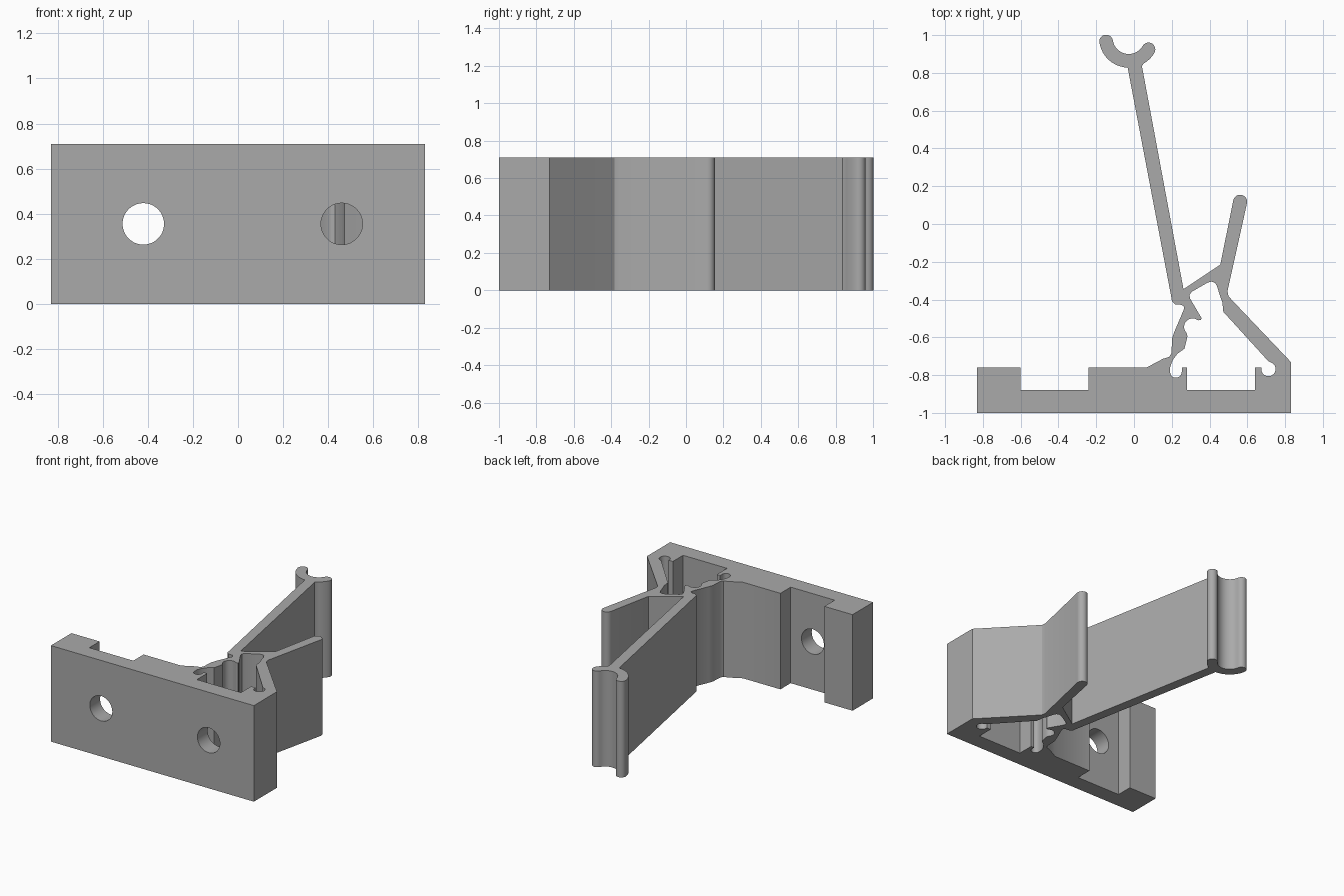
import bpy
import bmesh
from math import radians, cos, sin
from mathutils import Matrix

HEIGHT = 0.71

default_cube = bpy.data.objects.get("Cube")
if default_cube:
    bpy.data.objects.remove(default_cube, do_unlink=True)


def arc(centre, radius, start, end, steps=12):
    """Points along an arc, angles in degrees."""
    angles = [radians(start + (end - start) * i / steps) for i in range(steps + 1)]
    return [(centre[0] + radius * cos(a), centre[1] + radius * sin(a)) for a in angles]


def polar(centre, radius, angle):
    return arc(centre, radius, angle, angle, 1)[0]


def add_object(name, bm):
    bmesh.ops.recalc_face_normals(bm, faces=bm.faces)
    mesh = bpy.data.meshes.new(name)
    bm.to_mesh(mesh)
    bm.free()
    obj = bpy.data.objects.new(name, mesh)
    bpy.context.collection.objects.link(obj)
    return obj


def prism(name, outline, bottom, top):
    """Extrude a flat outline upwards."""
    bm = bmesh.new()
    face = bm.faces.new([bm.verts.new((x, y, bottom)) for x, y in outline])
    grown = bmesh.ops.extrude_face_region(bm, geom=[face])
    verts = [v for v in grown["geom"] if isinstance(v, bmesh.types.BMVert)]
    bmesh.ops.translate(bm, verts=verts, vec=(0, 0, top - bottom))
    return add_object(name, bm)


def screw_cutter(name, x):
    bm = bmesh.new()
    bmesh.ops.create_cone(bm, cap_ends=True, segments=48, radius1=0.092,
                          radius2=0.092, depth=0.2)
    bmesh.ops.rotate(bm, verts=bm.verts, matrix=Matrix.Rotation(radians(90), 3, "X"))
    bmesh.ops.translate(bm, verts=bm.verts, vec=(x, -0.95, HEIGHT / 2))
    return add_object(name, bm)


# Curved cradle at the end of the long arm
cradle = (-0.028, 0.985)
inner, outer = 0.085, 0.157
middle, tip = (inner + outer) / 2, (outer - inner) / 2
cradle_outline = (
    [(0.042, 0.836)]
    + arc(cradle, outer, 300, 330, 5)
    + arc(polar(cradle, middle, 330), tip, 330, 510)[1:]
    + arc(cradle, inner, 330, 189, 20)[1:]
    + arc(polar(cradle, middle, 189), tip, 9, 189)[1:]
    + arc(cradle, outer, 189, 268)[1:]
)

# Outer outline: wall plate, brace, finger, bridge, long arm, hinge web
wall_plate = [(-0.83, -1), (0.83, -1), (0.83, -0.73)]
brace = [(0.516, -0.4), (0.5, -0.382), (0.495, -0.355)]
finger = arc((0.562, 0.118), 0.037, -10, 170)
bridge = [(0.457, -0.215), (0.262, -0.345)]
hinge_web = [
    (0.198, -0.39), (0.201, -0.41), (0.218, -0.425), (0.252, -0.428),
    (0.264, -0.437), (0.265, -0.45), (0.214, -0.57), (0.202, -0.605),
    (0.198, -0.685), (0.186, -0.704), (0.155, -0.713), (0.066, -0.76),
]
plate_recess = [(-0.24, -0.76), (-0.24, -0.88), (-0.6, -0.88), (-0.6, -0.76), (-0.83, -0.76)]
bracket = prism("clip_bracket", wall_plate + brace + finger + bridge + cradle_outline
                + hinge_web + plate_recess, 0, HEIGHT)

# Enclosed cavity with rounded relief notches
cavity_outline = (
    [(0.28, -0.88), (0.64, -0.88), (0.64, -0.76), (0.674, -0.76)]
    + arc((0.712, -0.768), 0.038, 180, 410)
    + [(0.71, -0.725), (0.473, -0.465), (0.468, -0.415), (0.455, -0.38),
       (0.44, -0.33), (0.43, -0.312), (0.41, -0.305), (0.39, -0.31),
       (0.304, -0.36), (0.294, -0.375), (0.297, -0.395), (0.357, -0.497),
       (0.355, -0.508), (0.342, -0.51)]
    + arc((0.31, -0.545), 0.045, 75, 225)
    + [(0.283, -0.595), (0.267, -0.66), (0.23, -0.687), (0.205, -0.72), (0.192, -0.755)]
    + arc((0.222, -0.783), 0.031, 180, 360)
    + [(0.253, -0.76), (0.28, -0.76)]
)
cutters = [prism("cavity_cutter", cavity_outline, -0.1, HEIGHT + 0.1)]

# Screw holes through the wall plate
for side, x in (("right", -0.42), ("left", 0.46)):
    cutters.append(screw_cutter(side + "_screw_cutter", x))

for cutter in cutters:
    cutter.hide_render = True
    cut = bracket.modifiers.new(cutter.name, "BOOLEAN")
    cut.operation = "DIFFERENCE"
    cut.solver = "EXACT"
    cut.object = cutter

# Bake the cuts and discard the cutters
bpy.context.view_layer.update()
depsgraph = bpy.context.evaluated_depsgraph_get()
finished = bpy.data.meshes.new_from_object(bracket.evaluated_get(depsgraph))
bracket.modifiers.clear()
bracket.data = finished
finished.name = "clip_bracket"
for cutter in cutters:
    bpy.data.objects.remove(cutter, do_unlink=True)

# Plain grey material
grey = bpy.data.materials.new("plain_grey")
grey.use_nodes = True
colour = (0.4, 0.4, 0.4, 1)
grey.diffuse_color = colour
grey.node_tree.nodes["Principled BSDF"].inputs["Base Color"].default_value = colour
finished.materials.clear()
finished.materials.append(grey)

# Smooth the rounded walls, keep the corners crisp
bpy.ops.object.select_all(action="DESELECT")
bracket.select_set(True)
bpy.context.view_layer.objects.active = bracket
bpy.ops.object.shade_smooth_by_angle(angle=radians(30))
